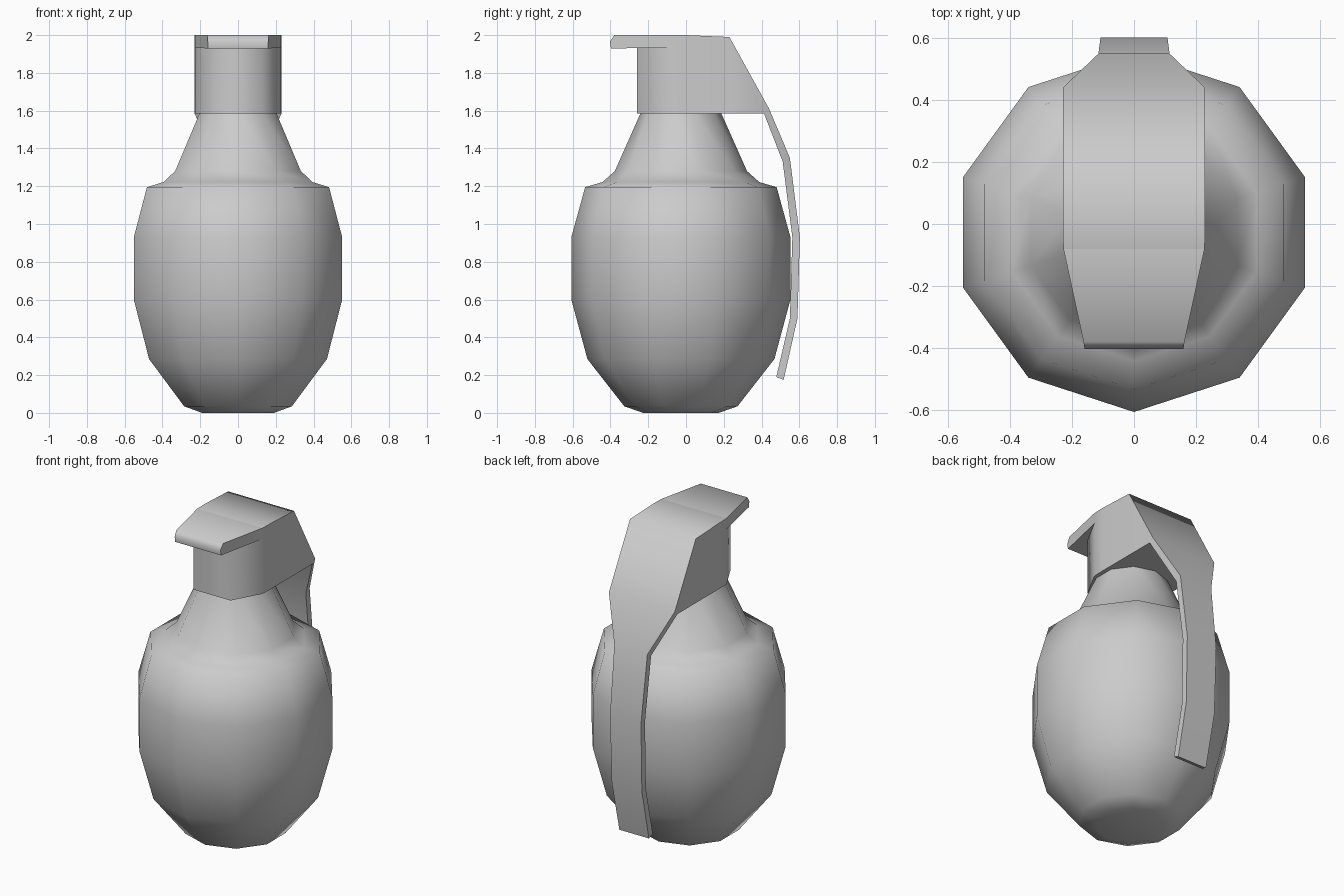
import bpy, bmesh, math

if "Cube" in bpy.data.objects:
    bpy.data.objects.remove(bpy.data.objects["Cube"])


def finish(name, bm, angle):
    bmesh.ops.recalc_face_normals(bm, faces=bm.faces[:])
    me = bpy.data.meshes.new(name)
    bm.to_mesh(me)
    bm.free()
    ob = bpy.data.objects.new(name, me)
    bpy.context.collection.objects.link(ob)
    bpy.ops.object.select_all(action='DESELECT')
    ob.select_set(True)
    bpy.context.view_layer.objects.active = ob
    bpy.ops.object.shade_smooth_by_angle(angle=math.radians(angle))
    return ob


def loft(name, rings, angle):
    """Skin a list of equal-length point rings and cap both ends."""
    bm = bmesh.new()
    loops = [[bm.verts.new(p) for p in ring] for ring in rings]
    n = len(loops[0])
    for a, b in zip(loops, loops[1:]):
        for i in range(n):
            j = (i + 1) % n
            bm.faces.new((a[i], a[j], b[j], b[i]))
    bm.faces.new(loops[0])
    bm.faces.new(loops[-1])
    return finish(name, bm, angle)


def decagon(r, z, cy=-0.027):
    return [(r * math.sin(math.tau * k / 10), cy + r * math.cos(math.tau * k / 10), z)
            for k in range(10)]


def section(outer, inner, w):
    """Rectangle across x between an outer and an inner (y, z) point."""
    return [(-w, *outer), (w, *outer), (w, *inner), (-w, *inner)]


# ten-sided body with shoulder and tapered neck
profile = [(0.20, 0), (0.30, 0.035), (0.495, 0.285), (0.58, 0.60), (0.58, 0.93),
           (0.507, 1.195), (0.415, 1.222), (0.35, 1.28), (0.21, 1.595), (0.20, 1.62)]
loft("body", [decagon(r, z) for r, z in profile], 75)

# fuse head running back into the hanging safety lever
head = [((-0.26, 1.935), (-0.26, 1.585), 0.13),
        ((-0.08, 2.00), (-0.08, 1.585), 0.228),
        ((0.00, 2.00), (0.00, 1.585), 0.23),
        ((0.23, 1.99), (0.23, 1.585), 0.23),
        ((0.44, 1.61), (0.413, 1.585), 0.23),
        ((0.55, 1.35), (0.512, 1.33), 0.115),
        ((0.603, 0.93), (0.563, 0.93), 0.108),
        ((0.59, 0.50), (0.55, 0.50), 0.105),
        ((0.517, 0.175), (0.478, 0.19), 0.103)]
loft("head_and_lever", [section(*s) for s in head], 62)

# overhanging lip at the front of the head
lip = [((-0.403, 1.965), (-0.397, 1.93), 0.16),
       ((-0.38, 2.00), (-0.38, 1.93), 0.163),
       ((-0.08, 2.00), (-0.08, 1.932), 0.228)]
loft("front_lip", [section(*s) for s in lip], 60)
